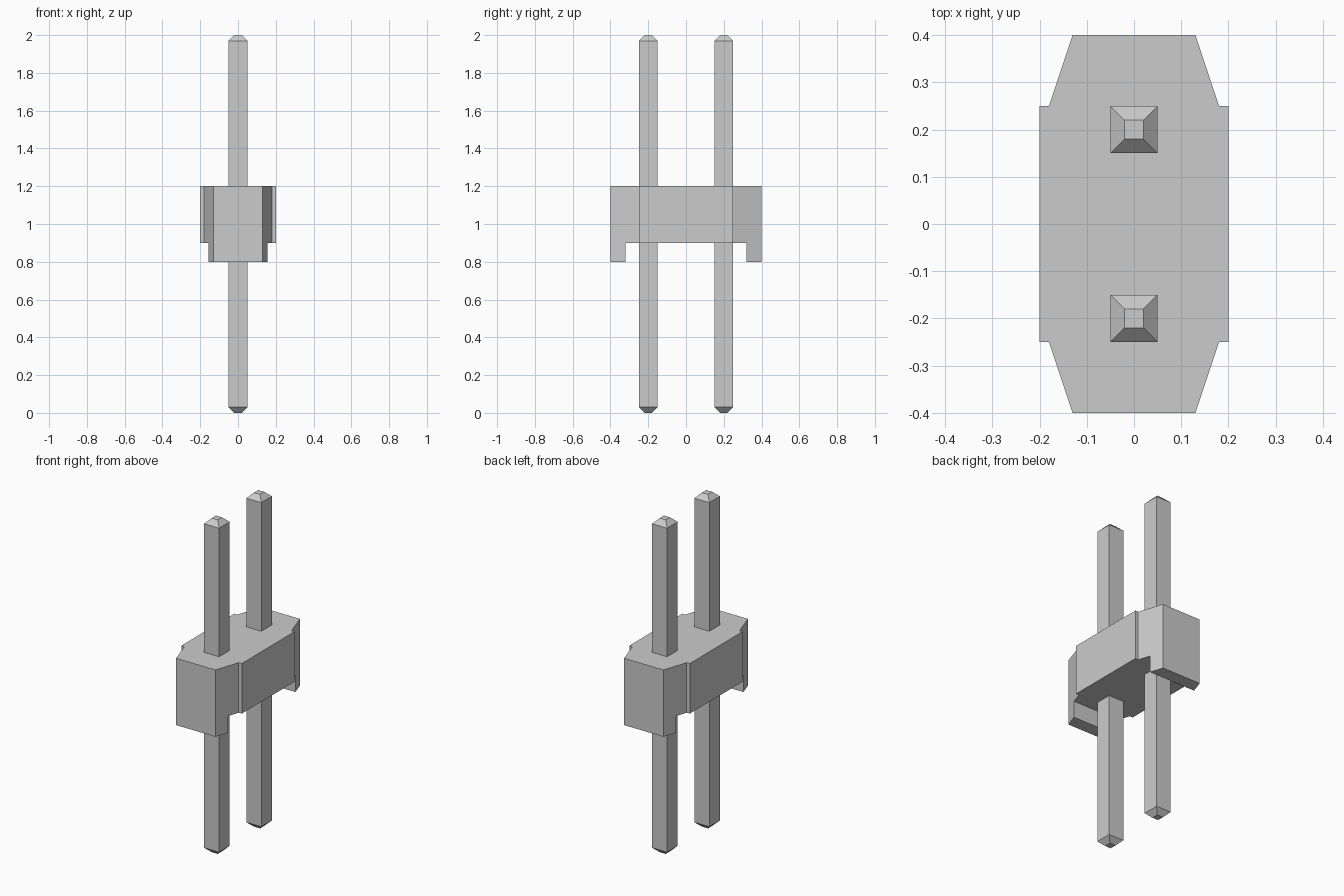
import bpy
import bmesh

cube = bpy.data.objects.get("Cube")
if cube:
    bpy.data.objects.remove(cube, do_unlink=True)

# Single plain grey
grey = bpy.data.materials.new("light_grey")
grey.use_nodes = True
colour = (0.6, 0.6, 0.6, 1.0)
grey.diffuse_color = colour
grey.node_tree.nodes["Principled BSDF"].inputs["Base Color"].default_value = colour


def loft(name, rings):
    """Capped solid through a stack of rings with equal point counts."""
    bm = bmesh.new()
    loops = [[bm.verts.new(p) for p in ring] for ring in rings]
    for low, high in zip(loops, loops[1:]):
        for i in range(len(low)):
            j = (i + 1) % len(low)
            bm.faces.new((low[i], low[j], high[j], high[i]))
    bm.faces.new(loops[0][::-1])
    bm.faces.new(loops[-1])
    bmesh.ops.recalc_face_normals(bm, faces=bm.faces)
    mesh = bpy.data.meshes.new(name)
    bm.to_mesh(mesh)
    bm.free()
    mesh.materials.append(grey)
    obj = bpy.data.objects.new(name, mesh)
    bpy.context.collection.objects.link(obj)
    return obj


def square(half, z, y=0.0):
    return [(sx * half, y + sy * half, z)
            for sx, sy in ((-1, -1), (1, -1), (1, 1), (-1, 1))]


# Housing: notched, tapered outline mirrored into four quadrants
quadrant = [(0.20, 0.25), (0.18, 0.25), (0.13, 0.40)]
outline = (quadrant
           + [(-x, y) for x, y in reversed(quadrant)]
           + [(-x, -y) for x, y in quadrant]
           + [(x, -y) for x, y in reversed(quadrant)])
housing = loft("housing", [[(x, y, z) for x, y in outline] for z in (0.8, 1.2)])

# Underside channel, leaving a foot at each end
cutter = loft("channel_cutter", [[(sx * 0.5, sy * 0.32, z) for sx, sy in
                                  ((-1, -1), (1, -1), (1, 1), (-1, 1))]
                                 for z in (0.6, 0.9)])
cutter.hide_render = True
channel = housing.modifiers.new("channel", 'BOOLEAN')
channel.operation = 'DIFFERENCE'
channel.solver = 'EXACT'
channel.object = cutter
bpy.context.view_layer.objects.active = housing
bpy.ops.object.modifier_apply(modifier=channel.name)
bpy.data.objects.remove(cutter, do_unlink=True)

# Square pins with chamfered tips
pin_profile = [(0.02, 0.0), (0.05, 0.03), (0.05, 1.97), (0.02, 2.0)]
for name, y in (("front_pin", -0.2), ("back_pin", 0.2)):
    loft(name, [square(half, z, y) for half, z in pin_profile])
